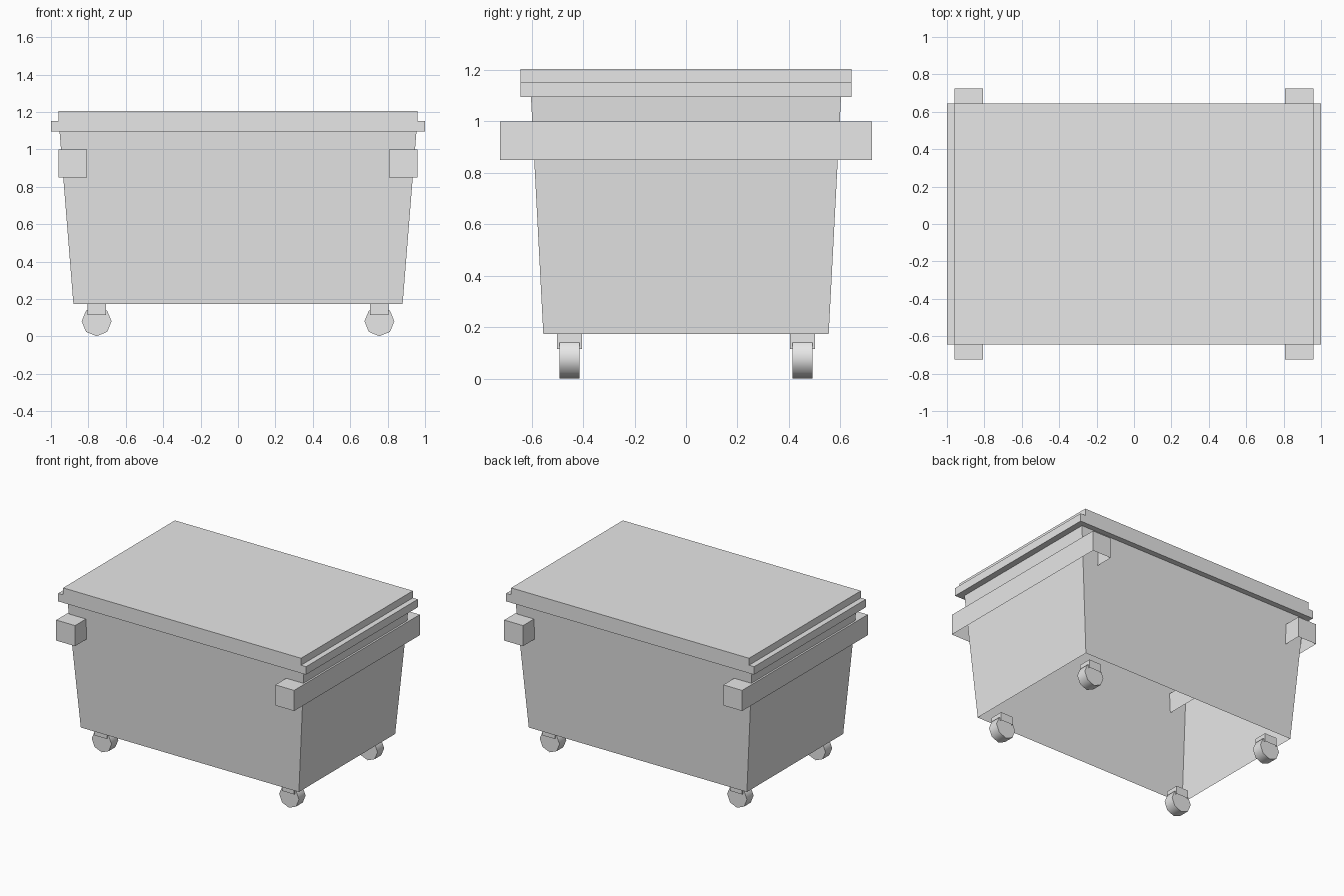
import bpy, bmesh, math
from mathutils import Matrix, Vector

if "Cube" in bpy.data.objects:
    bpy.data.objects.remove(bpy.data.objects["Cube"])

grey = bpy.data.materials.new("light_grey")
grey.diffuse_color = (0.8, 0.8, 0.8, 1)
grey.use_nodes = True
grey.node_tree.nodes["Principled BSDF"].inputs["Base Color"].default_value = grey.diffuse_color


def finish(bm, name):
    bmesh.ops.recalc_face_normals(bm, faces=bm.faces)
    mesh = bpy.data.meshes.new(name)
    bm.to_mesh(mesh)
    bm.free()
    mesh.materials.append(grey)
    obj = bpy.data.objects.new(name, mesh)
    bpy.context.collection.objects.link(obj)
    return obj


def shell(name, center, size, top_scale=(1, 1), open_top=False):
    """Box with an open underside and an optional taper."""
    bm = bmesh.new()
    bmesh.ops.create_cube(bm, size=1)
    for v in bm.verts:
        sx, sy = top_scale if v.co.z > 0 else (1, 1)
        v.co = Vector((v.co.x * size[0] * sx, v.co.y * size[1] * sy,
                       v.co.z * size[2])) + Vector(center)
    bm.normal_update()
    gone = [f for f in bm.faces
            if f.normal.z < -0.9 or (open_top and f.normal.z > 0.9)]
    bmesh.ops.delete(bm, geom=gone, context='FACES')
    obj = finish(bm, name)
    return obj


# Tapered container walls
shell("container", (0, 0, 0.634), (1.76, 1.11, 0.922),
      (0.954 / 0.88, 0.603 / 0.555), open_top=True)

# Lid: stepped profile run from front to back
bm = bmesh.new()
right = [(1.0, 1.095), (1.0, 1.153), (0.96, 1.153), (0.96, 1.204)]
profile = right + [(-x, z) for x, z in reversed(right)]
face = bm.faces.new([bm.verts.new((x, -0.644, z)) for x, z in profile])
ext = bmesh.ops.extrude_face_region(bm, geom=[face], use_keep_orig=True)
bmesh.ops.translate(bm, vec=(0, 1.288, 0),
                    verts=[g for g in ext["geom"] if isinstance(g, bmesh.types.BMVert)])
finish(bm, "lid")

for sx, side in ((-1, "left"), (1, "right")):
    # Lifting bars through the sides
    shell(side + "_lifting_bar", (sx * 0.884, 0, 0.925), (0.152, 1.448, 0.15))
    for sy, end in ((-1, "front"), (1, "back")):
        x, y = sx * 0.756, sy * 0.453
        # Caster bracket
        shell(f"{end}_{side}_caster_bracket", (x, y, 0.145), (0.098, 0.098, 0.06))
        # Eight-sided wheel
        bm = bmesh.new()
        bmesh.ops.create_cone(bm, cap_ends=True, segments=8, radius1=0.08,
                              radius2=0.08, depth=0.077,
                              matrix=Matrix.Translation((x, y, 0.081))
                              @ Matrix.Rotation(math.pi / 2, 4, 'X'))
        wheel = finish(bm, f"{end}_{side}_wheel")
        bpy.ops.object.select_all(action='DESELECT')
        wheel.select_set(True)
        bpy.context.view_layer.objects.active = wheel
        bpy.ops.object.shade_smooth_by_angle(angle=math.radians(50))
